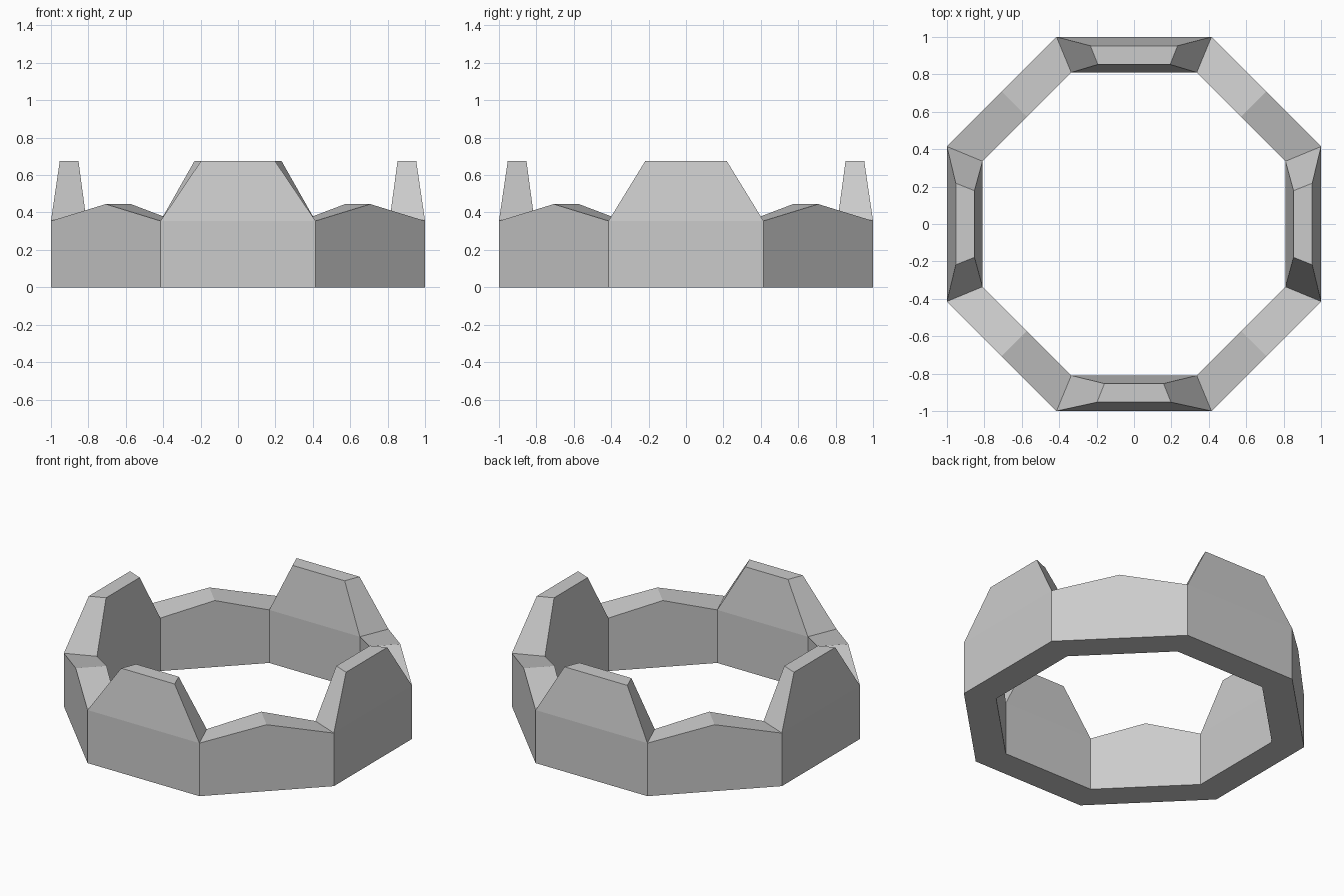
import bpy
import bmesh
from math import tan, radians
from mathutils import Vector, Matrix

cube = bpy.data.objects.get("Cube")
if cube:
    bpy.data.objects.remove(cube, do_unlink=True)

OUTER, INNER = 1.0, 0.81        # distance of the wall faces from the centre
WALL, CREST, TOP = 0.355, 0.445, 0.675
HALF = tan(radians(22.5))       # half side length of a unit octagon

stone = bpy.data.materials.new("grey_stone")
stone.use_nodes = True
colour = (0.6, 0.6, 0.6, 1)
stone.diffuse_color = colour
stone.node_tree.nodes["Principled BSDF"].inputs["Base Color"].default_value = colour


def make(name, loops, closed=False, angle=0):
    """Bridge successive point loops into quads and turn the result about z."""
    bm = bmesh.new()
    rows = [[bm.verts.new(p) for p in loop] for loop in loops]
    pairs = list(zip(rows, rows[1:]))
    if closed:
        pairs.append((rows[-1], rows[0]))
    for a, b in pairs:
        n = len(a)
        for i in range(n):
            j = (i + 1) % n
            bm.faces.new((a[i], a[j], b[j], b[i]))
    if not closed:
        bm.faces.new(rows[-1])
    bm.transform(Matrix.Rotation(radians(angle), 4, "Z"))
    return finish(name, bm)


def finish(name, bm):
    bm.normal_update()
    mesh = bpy.data.meshes.new(name)
    bm.to_mesh(mesh)
    bm.free()
    mesh.materials.append(stone)
    obj = bpy.data.objects.new(name, mesh)
    bpy.context.collection.objects.link(obj)
    return obj


def octagon(radius, z):
    corner = Vector((radius * HALF, -radius, z))
    return [Matrix.Rotation(radians(45 * i), 3, "Z") @ corner for i in range(8)]


def block(outer, inner, half_out, half_in, z):
    """Four corners of a front-facing wall section, counter-clockwise."""
    return [(-half_out, -outer, z), (half_out, -outer, z),
            (half_in, -inner, z), (-half_in, -inner, z)]


# Octagonal wall: inside, underside and outside, left open beneath the caps
ring = bmesh.new()
loops = [[ring.verts.new(p) for p in octagon(r, z)]
         for r, z in ((INNER, WALL), (INNER, 0), (OUTER, 0), (OUTER, WALL))]
for a, b in zip(loops, loops[1:]):
    for i in range(8):
        j = (i + 1) % 8
        ring.faces.new((a[i], a[j], b[j], b[i]))
finish("octagonal_wall", ring)

# Tapered merlons on the four straight sides; the top widths differ by side
base = block(OUTER, INNER, OUTER * HALF, INNER * HALF, WALL)
for side, angle, width in (("front", 0, 0.198), ("left", 90, 0.218),
                           ("back", 180, 0.233), ("right", 270, 0.218)):
    top = block(0.953, 0.853, width, width - 0.04, TOP)
    make(side + "_merlon", [base, top], angle=angle)

# Low peaked crests on the four diagonal sides
for side, angle in (("front_left", 45), ("back_left", 135),
                    ("back_right", 225), ("front_right", 315)):
    bm = bmesh.new()
    a, b, c, d = [bm.verts.new(p) for p in base]
    peak_out = bm.verts.new((0, -OUTER, CREST))
    peak_in = bm.verts.new((0, -INNER, CREST))
    for face in ((a, b, peak_out), (c, d, peak_in),
                 (a, peak_out, peak_in, d), (peak_out, b, c, peak_in)):
        bm.faces.new(face)
    bm.transform(Matrix.Rotation(radians(angle), 4, "Z"))
    finish(side + "_crest", bm)
